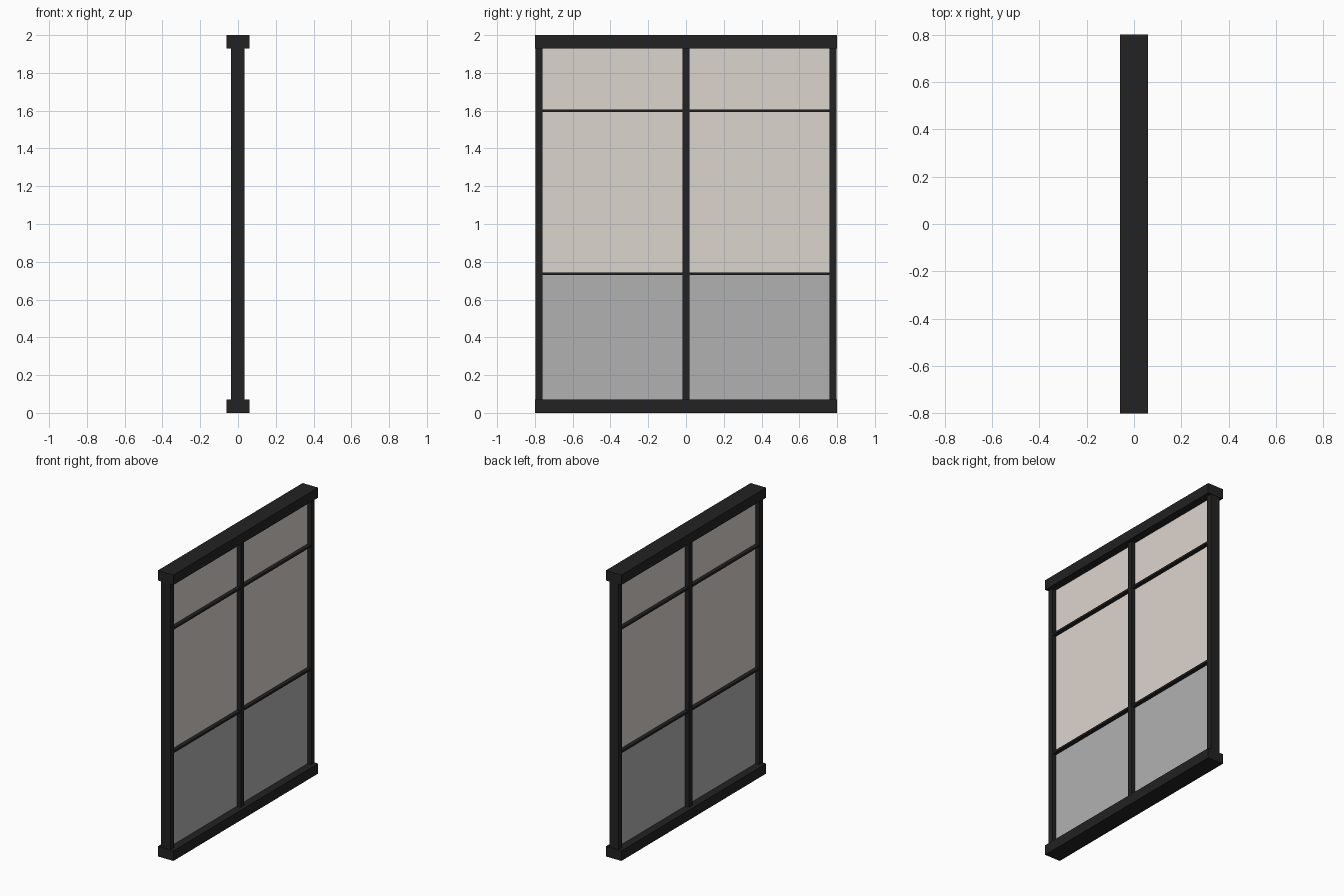
import bpy

if "Cube" in bpy.data.objects:
    bpy.data.objects.remove(bpy.data.objects["Cube"])


def material(name, rgb):
    m = bpy.data.materials.new(name)
    m.diffuse_color = (*rgb, 1)
    m.use_nodes = True
    m.node_tree.nodes["Principled BSDF"].inputs["Base Color"].default_value = m.diffuse_color
    return m


DARK = material("dark_metal", (0.016, 0.016, 0.016))
CREAM = material("cream_panel", (0.72, 0.66, 0.62))
GREY = material("grey_panel", (0.44, 0.44, 0.44))


def box(name, x, y, z, mat):
    """Box from (min, max) ranges on each axis."""
    bpy.ops.mesh.primitive_cube_add(
        size=1, location=[sum(r) / 2 for r in (x, y, z)])
    ob = bpy.context.object
    ob.name = name
    ob.scale = [r[1] - r[0] for r in (x, y, z)]
    bpy.ops.object.transform_apply(location=False, rotation=False, scale=True)
    ob.data.materials.append(mat)
    return ob


RAIL = 0.07           # rail height
POST = (-0.037, 0.035)  # post depth range
BARS = (0.737, 1.60)  # glazing bar heights

# Top and bottom rails
box("bottom_rail", (-0.06, 0.06), (-0.8, 0.8), (0, RAIL), DARK)
box("top_rail", (-0.06, 0.06), (-0.8, 0.8), (2 - RAIL, 2), DARK)

# Side posts and centre mullion
for name, y0, y1 in (("left_post", -0.797, -0.76),
                     ("centre_mullion", -0.019, 0.018),
                     ("right_post", 0.76, 0.797)):
    box(name, POST, (y0, y1), (RAIL, 2 - RAIL), DARK)

# Bars and panels in each of the two bays
edges = (RAIL, *BARS, 2 - RAIL)
for side, y in (("left", (-0.76, -0.019)), ("right", (0.018, 0.76))):
    for level, z in zip(("lower", "upper"), BARS):
        box(f"{side}_{level}_bar", (-0.032, 0.032), y, (z - 0.007, z + 0.007), DARK)
    for level, z0, z1, mat in zip(("lower", "middle", "upper"),
                                  edges, edges[1:], (GREY, CREAM, CREAM)):
        box(f"{side}_{level}_panel", (-0.005, 0.005), y, (z0, z1), mat)
